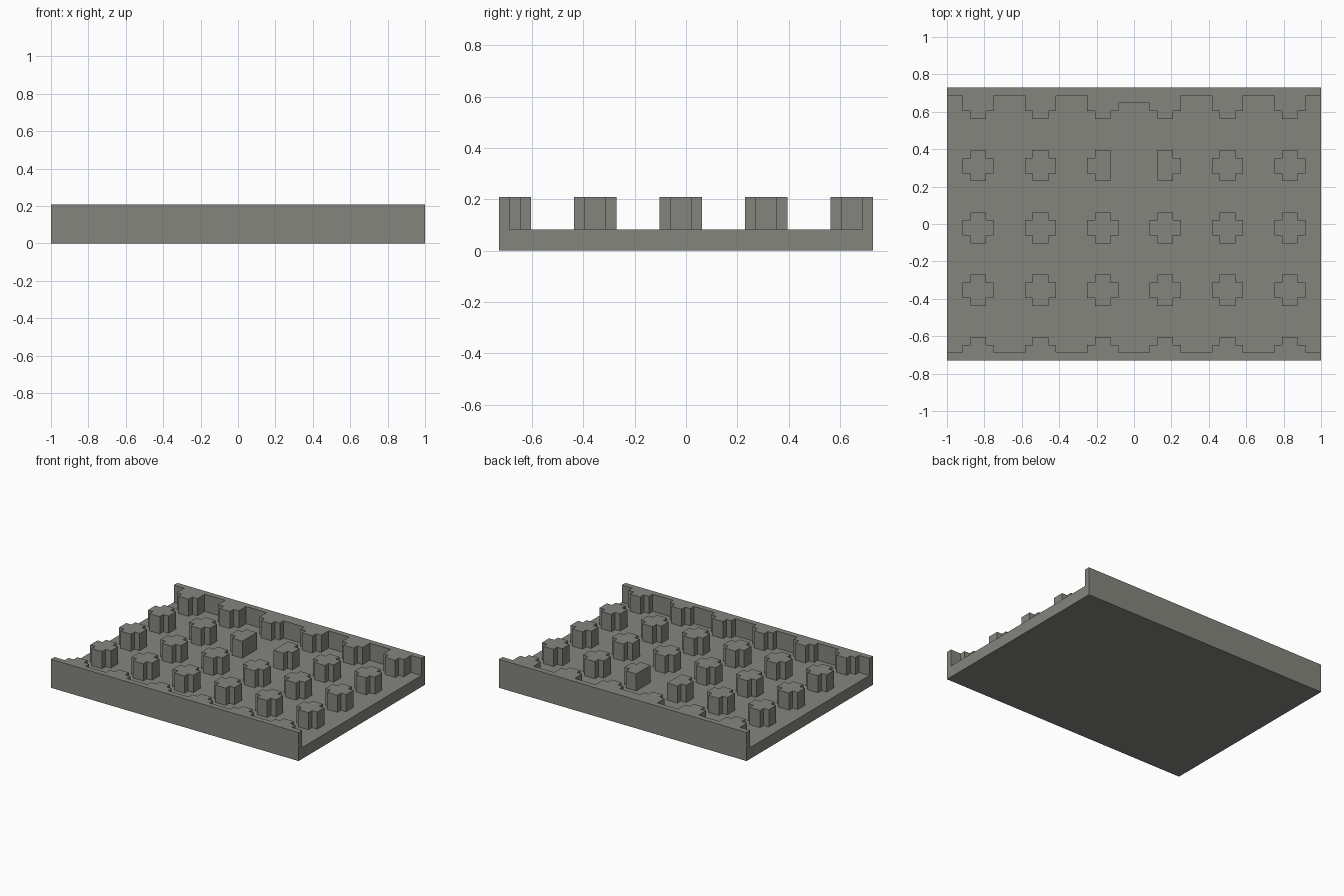
import bpy
import bmesh

if "Cube" in bpy.data.objects:
    bpy.data.objects.remove(bpy.data.objects["Cube"], do_unlink=True)

U = 1 / 24                  # one modelling unit
W, D = 48, 35               # footprint in units
FLOOR, TOP, WALL = 2, 5, 1  # floor height, full height, wall thickness

stone = bpy.data.materials.new("warm grey")
stone.use_nodes = True
colour = (0.235, 0.235, 0.212, 1)
stone.diffuse_color = colour
stone.node_tree.nodes["Principled BSDF"].inputs["Base Color"].default_value = colour


def prism(name, outlines, push):
    """Extrude flat outlines (3D points in units, y measured from the front)."""
    bm = bmesh.new()
    for pts in outlines:
        f = bm.faces.new([bm.verts.new((x * U, (y - D / 2) * U, z * U)) for x, y, z in pts])
        r = bmesh.ops.extrude_face_region(bm, geom=[f])
        moved = [v for v in r["geom"] if isinstance(v, bmesh.types.BMVert)]
        bmesh.ops.translate(bm, verts=moved, vec=[c * U for c in push])
    bmesh.ops.recalc_face_normals(bm, faces=bm.faces)
    mesh = bpy.data.meshes.new(name)
    bm.to_mesh(mesh)
    bm.free()
    mesh.materials.append(stone)
    obj = bpy.data.objects.new(name, mesh)
    bpy.context.collection.objects.link(obj)
    return obj


def place(pts, x, y, z):
    return [(x + px, y + py, z) for px, py in pts]


# Tray: U-shaped side profile swept across the width
side = [(0, 0), (D, 0), (D, TOP), (D - WALL, TOP), (D - WALL, FLOOR),
        (WALL, FLOOR), (WALL, TOP), (0, TOP)]
tray = prism("tray", [[(-W / 2, y, z) for y, z in side]], (W, 0, 0))


def half_cross(tip, root):
    """Stepped stud that grows out of a wall; tip gives its direction."""
    return [(-2, root), (-2, tip), (-1, tip), (-1, 2 * tip),
            (1, 2 * tip), (1, tip), (2, tip), (2, root)]


# Wall studs and the thicker middle of the back wall, fused into the tray
columns = range(-20, 21, 8)
additions = [place([(-2.5, 0), (2.5, 0), (2.5, 1.5), (-2.5, 1.5)], 0, D - 2, 1)]
for x in columns:
    additions.append(place(half_cross(1, -0.5), x, 1, 1))
    additions.append(place(half_cross(-1, 1.5), x, D - 2, 1))

bpy.context.view_layer.objects.active = tray
for outline in additions:
    part = prism("wall_stud", [outline], (0, 0, TOP - 1))
    union = tray.modifiers.new("fuse", "BOOLEAN")
    union.operation, union.solver, union.object = "UNION", "EXACT", part
    bpy.ops.object.modifier_apply(modifier=union.name)
    bpy.data.objects.remove(part, do_unlink=True)

# Merge the flat pieces left by the fusing
bm = bmesh.new()
bm.from_mesh(tray.data)
bmesh.ops.remove_doubles(bm, verts=bm.verts, dist=0.0005)
bmesh.ops.dissolve_limit(bm, angle_limit=0.01, verts=bm.verts, edges=bm.edges)
bm.to_mesh(tray.data)
bm.free()

# Free-standing studs: plus shapes, the middle pair of the back row lose their inner arm
cross = [(-2, -1), (-1, -1), (-1, -2), (1, -2), (1, -1), (2, -1),
         (2, 1), (1, 1), (1, 2), (-1, 2), (-1, 1), (-2, 1)]
for row, y in (("front", 9), ("middle", 17), ("back", 25)):
    outlines = []
    for x in columns:
        shape = cross
        if row == "back" and abs(x) == 4:
            inner = -1 if x > 0 else 1
            shape = [p for p in cross if p[0] != 2 * inner and p != (inner, 1) and p != (inner, -1)]
        outlines.append(place(shape, x, y, FLOOR))
    prism(row + "_row_studs", outlines, (0, 0, TOP - FLOOR))
